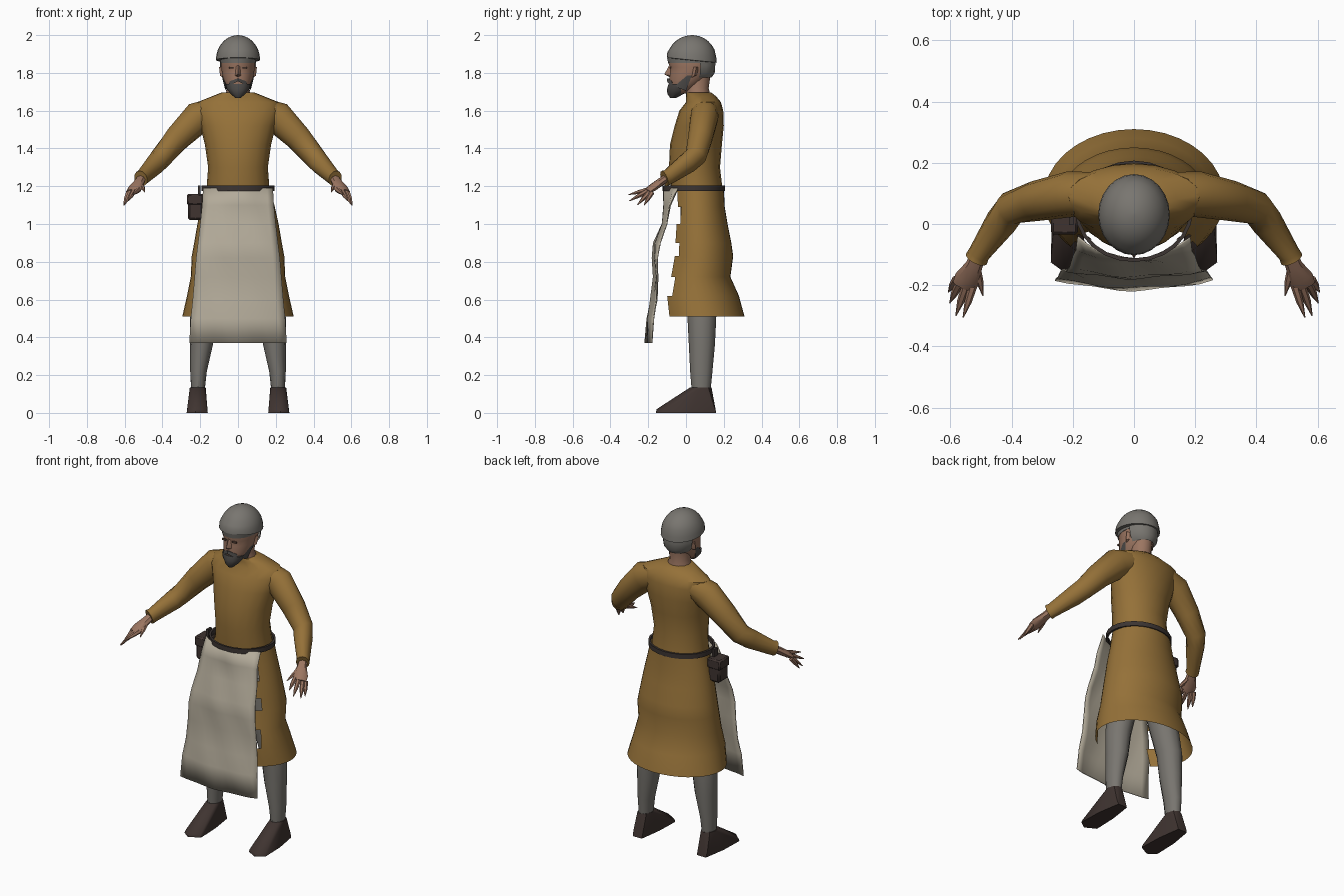
import bpy, bmesh
from math import sin, cos, pi, radians
from mathutils import Vector

if "Cube" in bpy.data.objects:
    bpy.data.objects.remove(bpy.data.objects["Cube"])


def material(name, rgb):
    m = bpy.data.materials.new(name)
    m.use_nodes = True
    m.diffuse_color = (*rgb, 1)
    m.node_tree.nodes["Principled BSDF"].inputs["Base Color"].default_value = (*rgb, 1)
    return m


OCHRE = material("ochre wool", (0.30, 0.165, 0.04))
LINEN = material("pale linen", (0.45, 0.405, 0.32))
GREY = material("grey felt", (0.19, 0.18, 0.162))
LEATHER = material("dark leather", (0.05, 0.034, 0.03))
STRAP = material("belt leather", (0.045, 0.035, 0.032))
SKIN = material("skin", (0.33, 0.18, 0.12))
BEARD = material("beard grey", (0.075, 0.07, 0.066))
EYE = material("eye brown", (0.12, 0.07, 0.05))
parts = []


def finish(name, bm, mat, closed=True):
    if closed:
        bmesh.ops.recalc_face_normals(bm, faces=bm.faces)
    me = bpy.data.meshes.new(name)
    bm.to_mesh(me)
    bm.free()
    me.materials.append(mat)
    ob = bpy.data.objects.new(name, me)
    bpy.context.scene.collection.objects.link(ob)
    parts.append(ob)
    return ob


def skin_rows(name, mat, rows, wrap=True, caps=True, keep=lambda r, c: True):
    """Join rows of points with quads."""
    bm = bmesh.new()
    vs = [[bm.verts.new(p) for p in row] for row in rows]
    n = len(rows[0])
    for r in range(len(rows) - 1):
        for c in range(n if wrap else n - 1):
            if keep(r, c):
                d = (c + 1) % n
                bm.faces.new((vs[r][c], vs[r][d], vs[r + 1][d], vs[r + 1][c]))
    if wrap and caps:
        bm.faces.new(vs[0])
        bm.faces.new(vs[-1])
    bmesh.ops.delete(bm, geom=[v for v in bm.verts if not v.link_faces], context='VERTS')
    return finish(name, bm, mat)


def ring(z, cx, rx, front, back, n):
    """Level ellipse from y=front to y=back, starting at the front."""
    cy, ry = (front + back) / 2, (back - front) / 2
    return [(cx + rx * sin(2 * pi * i / n), cy - ry * cos(2 * pi * i / n), z) for i in range(n)]


def loft(name, mat, rings, n=16, **kw):
    return skin_rows(name, mat, [ring(*r, n) for r in rings], **kw)


def tube(name, mat, stations, n=8):
    """Sweep of (point, level radius, upright radius)."""
    pts = [Vector(s[0]) for s in stations]
    rows = []
    for i, (_, a, b) in enumerate(stations):
        t = (pts[min(i + 1, len(pts) - 1)] - pts[max(i - 1, 0)]).normalized()
        side = t.cross(Vector((0, 0, 1))).normalized()
        up = side.cross(t)
        rows.append([pts[i] + side * a * cos(2 * pi * k / n) + up * b * sin(2 * pi * k / n)
                     for k in range(n)])
    return skin_rows(name, mat, rows)


def hull(name, mat, pts):
    bm = bmesh.new()
    for p in pts:
        bm.verts.new(p)
    res = bmesh.ops.convex_hull(bm, input=bm.verts)
    bmesh.ops.delete(bm, geom=[v for v in res["geom_interior"] if v.is_valid], context='VERTS')
    return finish(name, bm, mat)


def box(name, mat, centre, size, bevel=0):
    bm = bmesh.new()
    bmesh.ops.create_cube(bm, size=1)
    for v in bm.verts:
        v.co = Vector(centre) + Vector(a * b for a, b in zip(v.co, size))
    if bevel:
        bmesh.ops.bevel(bm, geom=bm.edges[:], offset=bevel, segments=1, affect='EDGES')
    return finish(name, bm, mat)


# Tunic body
loft("tunic_body", OCHRE, [
    (1.17, 0, .168, -.08, .195), (1.30, 0, .158, -.09, .18), (1.42, 0, .175, -.085, .19),
    (1.52, 0, .20, -.06, .20), (1.60, 0, .225, -.035, .197), (1.645, 0, .215, 0, .185),
    (1.675, 0, .14, .0, .16), (1.695, 0, .09, .0, .135)], n=20)

# Skirt, split at the front with ragged edges
N = 36
loft("tunic_skirt", OCHRE, [
    (1.19, 0, .172, -.08, .20), (1.09, 0, .195, -.075, .205), (1.0, 0, .215, -.085, .22),
    (.90, 0, .232, -.095, .24), (.83, 0, .245, -.10, .25), (.72, 0, .25, -.12, .235),
    (.62, 0, .27, -.15, .28), (.51, 0, .295, -.14, .31)],
    n=N, caps=False, keep=lambda r, c: 4 + r % 2 <= c < N - 4 - r % 2)

# Apron sheet
apron_rows = []
for z, w, y, curve in [(1.19, .185, -.118, .075), (1.1, .19, -.118, .03), (1.0, .20, -.128, .02),
                       (.9, .212, -.172, .03), (.82, .222, -.178, .025), (.72, .23, -.172, .02),
                       (.6, .24, -.19, .03), (.5, .25, -.208, .03), (.37, .258, -.217, .035)]:
    us = [i / 6 - 1 for i in range(13)]
    apron_rows.append([(u * w, y + curve * u * u + .004 * sin(7 * u + 14 * z), z) for u in us])
apron = skin_rows("apron", LINEN, apron_rows, wrap=False)
apron.modifiers.new("cloth", 'SOLIDIFY').thickness = .006

# Belt and pouch
belt_profile = [(1.175, 0), (1.203, 0), (1.203, -.012), (1.175, -.012)]
loft("belt", STRAP, [(z, 0, .192 + d, -.124 - d, .207 + d)
                     for z, d in belt_profile + belt_profile[:1]], n=24, caps=False)
box("belt_pouch", LEATHER, (-.225, .015, 1.09), (.08, .09, .14), .012)
box("pouch_flap", LEATHER, (-.227, .015, 1.13), (.088, .098, .06), .008)
box("pouch_loop", STRAP, (-.205, .015, 1.18), (.014, .035, .05))

# Limbs, mirrored
for s, side in ((1, "left"), (-1, "right")):
    loft(side + "_leg", GREY, [
        (1.0, s * .09, .085, -.03, .16), (.75, s * .13, .085, -.02, .165),
        (.5, s * .184, .07, .008, .16), (.36, s * .193, .06, .015, .153),
        (.22, s * .209, .044, .022, .14), (.12, s * .212, .036, .03, .13)], n=12)

    shoe = [(.16, -.125, 0), (.225, -.16, 0), (.272, -.125, 0), (.268, .02, 0), (.245, .16, 0),
            (.185, .16, 0), (.165, .02, 0), (.165, -.125, .015), (.225, -.155, .02),
            (.268, -.12, .015), (.187, -.04, .08), (.243, -.04, .08), (.248, .15, .03),
            (.19, .15, .03)]
    shoe += ring(.135, .213, .042, .022, .135, 8)
    hull(side + "_shoe", LEATHER, [(s * x, y, z) for x, y, z in shoe])

    tube(side + "_sleeve", OCHRE, [
        ((s * .12, .1, 1.60), .07, .07), ((s * .21, .097, 1.565), .075, .085),
        ((s * .32, .075, 1.455), .066, .07), ((s * .40, .052, 1.36), .056, .06),
        ((s * .435, .005, 1.32), .052, .056), ((s * .505, -.095, 1.248), .036, .042),
        ((s * .515, -.115, 1.24), .038, .044)], n=12)

    tube(side + "_palm", SKIN, [
        ((s * .505, -.09, 1.25), .024, .022), ((s * .522, -.135, 1.222), .028, .022),
        ((s * .545, -.18, 1.19), .042, .02), ((s * .556, -.205, 1.172), .038, .014)], n=8)
    digits = [("index", (.525, -.20, 1.182), (.558, -.305, 1.155)),
              ("middle", (.55, -.205, 1.174), (.582, -.30, 1.122)),
              ("ring", (.57, -.195, 1.168), (.602, -.258, 1.10)),
              ("little", (.58, -.18, 1.168), (.606, -.222, 1.10)),
              ("thumb", (.515, -.14, 1.215), (.493, -.235, 1.168))]
    for label, a, b in digits:
        a, b = (Vector((s * p[0], p[1], p[2])) for p in (a, b))
        tube(f"{side}_{label}_finger", SKIN,
             [(a, .014, .014), (a.lerp(b, .5), .012, .011), (b, .002, .002)], n=6)

    # Face details
    hull(side + "_ear", SKIN, [(s * x, y, z) for x, y, z in (
        (.08, .03, 1.775), (.08, .03, 1.835), (.10, .055, 1.83), (.095, .045, 1.785),
        (.08, .06, 1.79), (.08, .065, 1.83))])
    box(side + "_eye", EYE, (s * .034, -.083, 1.828), (.026, .009, .009))
    hull(side + "_sideburn", BEARD, [(s * x, y, z) for x, y, z in (
        (.084, .005, 1.785), (.086, .03, 1.785), (.07, -.04, 1.72), (.062, .0, 1.705),
        (.065, -.055, 1.735), (.06, .0, 1.75))])
    hull(side + "_moustache", BEARD, [(s * x, y, z) for x, y, z in (
        (0, -.098, 1.772), (0, -.102, 1.756), (.045, -.075, 1.755), (.05, -.07, 1.735),
        (0, -.07, 1.765), (.035, -.085, 1.738))])

# Neck and head
loft("neck", SKIN, [(1.60, 0, .085, .0, .135), (1.685, 0, .068, .0, .128),
                    (1.72, 0, .056, -.005, .12), (1.79, 0, .058, .0, .13)], n=12)
loft("head", SKIN, [
    (1.69, 0, .032, -.075, .0), (1.72, 0, .06, -.085, .05), (1.76, 0, .077, -.089, .10),
    (1.80, 0, .086, -.086, .13), (1.83, 0, .09, -.084, .14), (1.85, 0, .092, -.092, .145),
    (1.90, 0, .09, -.085, .145)], n=18)
hull("nose", SKIN, [(0, -.086, 1.845), (-.018, -.078, 1.785), (.018, -.078, 1.785),
                    (0, -.115, 1.792), (0, -.088, 1.778), (.01, -.08, 1.84), (-.01, -.08, 1.84)])
loft("chin_beard", BEARD, [
    (1.668, 0, .016, -.085, -.05), (1.69, 0, .04, -.099, -.01), (1.715, 0, .06, -.10, .01),
    (1.74, 0, .066, -.093, .0)], n=12)

# Hair at the back of the head, under the cap
H = 20
loft("back_hair", GREY, [(1.775, 0, .07, -.06, .135), (1.80, 0, .094, -.07, .152),
                         (1.84, 0, .10, -.075, .155), (1.88, 0, .10, -.08, .155)],
     n=H, caps=False, keep=lambda r, c: 6 <= c < H - 6)
loft("cap_band", GREY, [(1.852, 0, .094, -.094, .15), (1.88, 0, .1, -.1, .155)], n=H)

# Domed cap, tilted slightly back
cap_rings = []
for i in range(8):
    a = radians(12.5 * i)
    k = max(cos(a), .03)
    cap_rings.append((1.868 + .132 * sin(a), 0, .117 * k, .033 - .135 * k, .033 + .13 * k))
cap = loft("cap", GREY, [(1.866, 0, .105, -.09, .15)] + cap_rings, n=24)
for v in cap.data.vertices:
    if v.co.z < 1.9:
        v.co.z -= .1 * (v.co.y - .03)

# Smooth shading with sharp creases
bpy.ops.object.select_all(action='DESELECT')
for ob in parts:
    ob.select_set(True)
bpy.context.view_layer.objects.active = parts[0]
bpy.ops.object.shade_smooth_by_angle(angle=radians(40))
